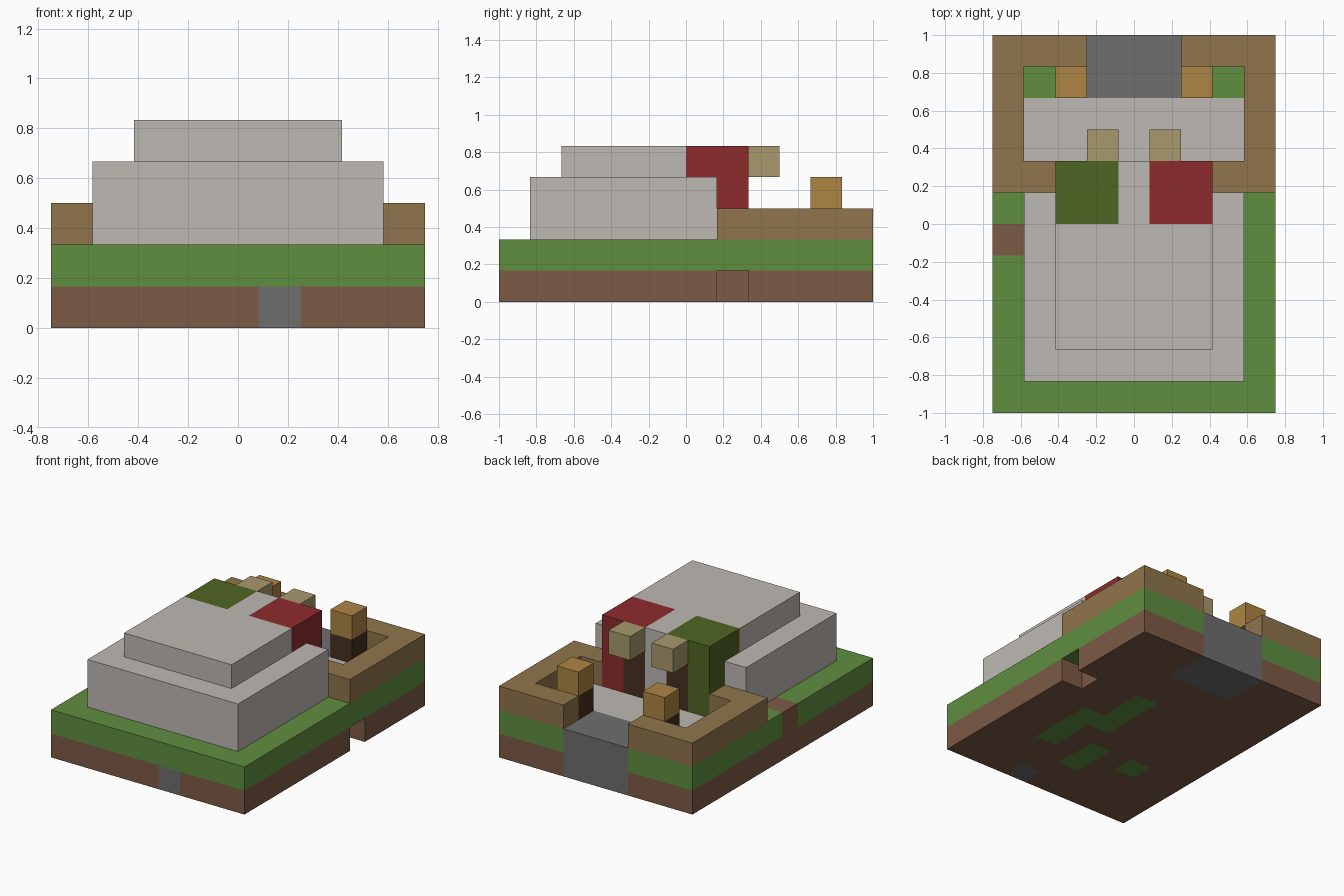
import bpy
import bmesh
from mathutils import Vector

cube = bpy.data.objects.get("Cube")
if cube:
    bpy.data.objects.remove(cube, do_unlink=True)

SIZE = 2 / 12                    # edge of one block
ORIGIN = Vector((-0.75, -1, 0))


def linear(c):
    c /= 255
    return c / 12.92 if c <= 0.04045 else ((c + 0.055) / 1.055) ** 2.4


def material(name, code):
    rgb = [linear(c) for c in bytes.fromhex(code)]
    mat = bpy.data.materials.new(name)
    mat.use_nodes = True
    mat.diffuse_color = (*rgb, 1)
    mat.node_tree.nodes["Principled BSDF"].inputs["Base Color"].default_value = (*rgb, 1)
    return mat


concrete = material("light grey concrete", "BEB9B3")
green = material("grass green", "608F40")
brown = material("earth brown", "7D5B46")
tan = material("tan wood", "90754C")
grey = material("stone grey", "6E6E6E")
gold = material("golden wood", "AE8544")
khaki = material("khaki", "A8996C")
red = material("dark red", "8F2B2D")
olive = material("olive green", "506623")
dark = material("dark brown", "46301E")

cells = {}
looks = {}


def fill(part, mat, x, y, z):
    """Fill a block range (start, end) on each axis; later parts replace earlier ones."""
    looks[part] = mat
    for i in range(*x):
        for j in range(*y):
            for k in range(*z):
                cells[i, j, k] = part


# Ground layers, with one block missing at the left edge
fill("earth", brown, (0, 9), (0, 12), (0, 1))
fill("grass", green, (0, 9), (0, 12), (1, 2))
fill("earth", brown, (0, 1), (5, 6), (1, 2))
del cells[8, 7, 0]

# Grass patches and a stone set in the underside
for i, start, end in ((5, 5, 8), (6, 3, 6), (4, 2, 4), (2, 3, 4)):
    fill("underside_grass", green, (i, i + 1), (start, end), (0, 1))
fill("front_stone", grey, (5, 6), (0, 1), (0, 1))

# Courtyard: entrance stone, floor and low wall
fill("entrance_stone", grey, (3, 6), (10, 12), (0, 2))
fill("courtyard_floor", concrete, (1, 8), (8, 10), (1, 2))
for x in ((0, 1), (8, 9)):
    fill("courtyard_wall", tan, x, (7, 12), (2, 3))
for x in ((0, 3), (6, 9)):
    fill("courtyard_wall", tan, x, (11, 12), (2, 3))
for x in ((0, 2), (7, 9)):
    fill("courtyard_wall", tan, x, (7, 8), (2, 3))

# Stepped main building
fill("lower_building", concrete, (1, 8), (1, 7), (2, 4))
fill("upper_building", concrete, (2, 7), (2, 8), (4, 5))
fill("centre_pier", concrete, (4, 5), (7, 8), (2, 4))

# Coloured towers at the back of the building
for part, mat, x in (("red_tower", red, (5, 7)), ("olive_tower", olive, (2, 4))):
    fill(part, mat, x, (7, 8), (2, 5))
    fill(part, mat, x, (6, 7), (4, 5))

# Doors, overhanging blocks and gate posts on both sides
for side, i, post in (("right", 3, 2), ("left", 5, 6)):
    fill(side + "_door", dark, (i, i + 1), (7, 8), (2, 4))
    fill(side + "_overhang", khaki, (i, i + 1), (8, 9), (4, 5))
    fill(side + "_post", dark, (post, post + 1), (10, 11), (2, 3))
    fill(side + "_post_cap", gold, (post, post + 1), (10, 11), (3, 4))


def build(part, mat):
    """Make one object from the exposed faces of a part's blocks."""
    bm = bmesh.new()
    for cell, owner in cells.items():
        if owner != part:
            continue
        for axis in range(3):
            for sign in (-1, 1):
                n = Vector((0, 0, 0))
                n[axis] = sign
                if tuple(int(a + b) for a, b in zip(cell, n)) in cells:
                    continue
                u = Vector((0, 0, 0))
                u[(axis + 1) % 3] = 1
                v = n.cross(u)
                mid = Vector(cell) + Vector((0.5, 0.5, 0.5)) + n / 2
                corners = [mid + (u * a + v * b) / 2
                           for a, b in ((-1, -1), (1, -1), (1, 1), (-1, 1))]
                bm.faces.new([bm.verts.new(ORIGIN + c * SIZE) for c in corners])
    bmesh.ops.remove_doubles(bm, verts=bm.verts, dist=0.001)
    mesh = bpy.data.meshes.new(part)
    bm.to_mesh(mesh)
    bm.free()
    mesh.materials.append(mat)
    bpy.context.scene.collection.objects.link(bpy.data.objects.new(part, mesh))


for part, mat in looks.items():
    build(part, mat)
